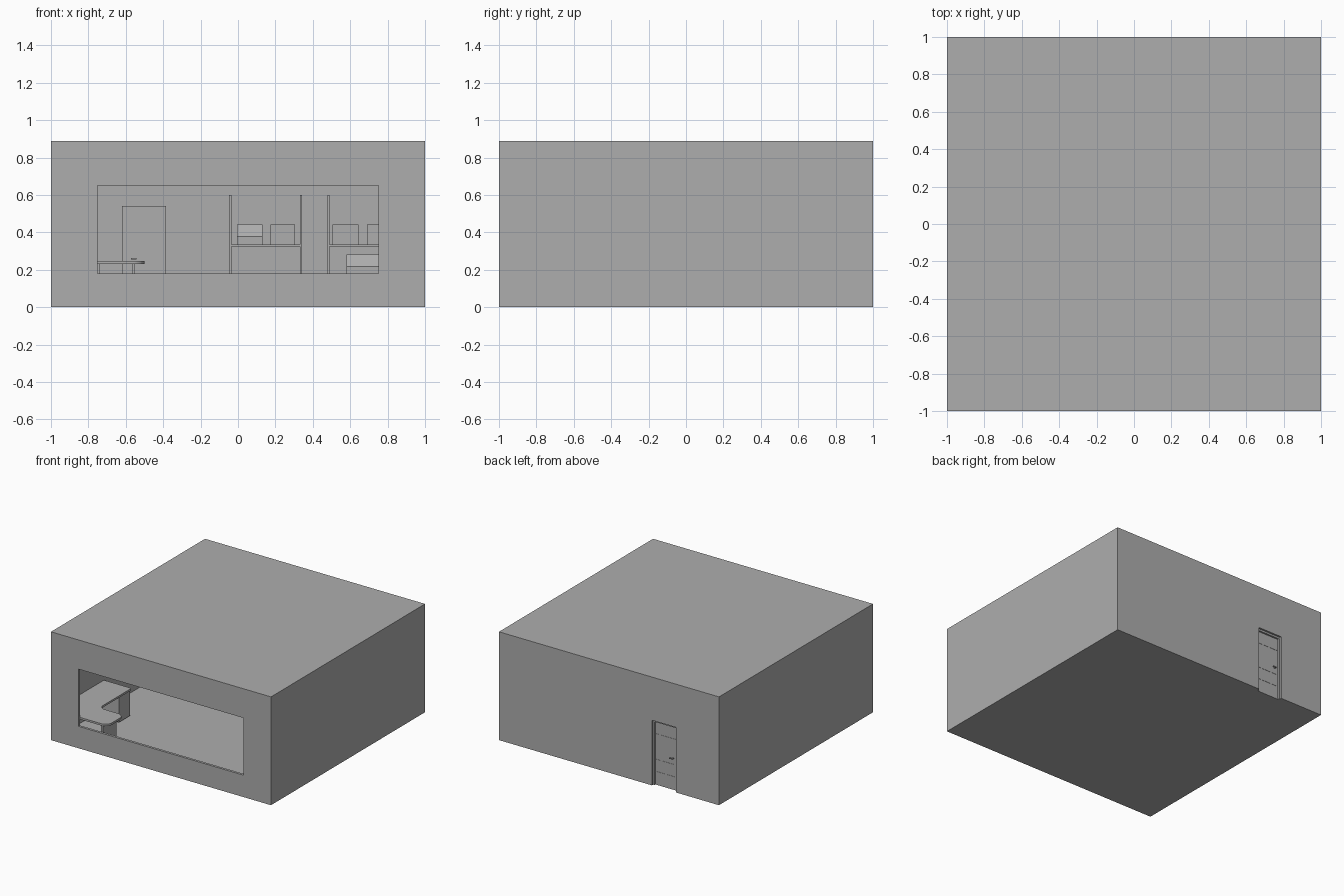
import bpy, bmesh, math
from mathutils import Vector

if "Cube" in bpy.data.objects:
    bpy.data.objects.remove(bpy.data.objects["Cube"])

grey = bpy.data.materials.new("plain_grey")
grey.diffuse_color = (0.42, 0.42, 0.42, 1)
grey.use_nodes = True
grey.node_tree.nodes["Principled BSDF"].inputs["Base Color"].default_value = grey.diffuse_color


def finish(name, bm):
    bmesh.ops.recalc_face_normals(bm, faces=bm.faces)
    me = bpy.data.meshes.new(name)
    bm.to_mesh(me)
    bm.free()
    me.materials.append(grey)
    ob = bpy.data.objects.new(name, me)
    bpy.context.collection.objects.link(ob)
    return ob


def box(name, x0, x1, y0, y1, z0, z1):
    bm = bmesh.new()
    bmesh.ops.create_cube(bm, size=1)
    for v in bm.verts:
        v.co = (x1 if v.co.x > 0 else x0, y1 if v.co.y > 0 else y0, z1 if v.co.z > 0 else z0)
    return finish(name, bm)


def prism(name, pts, offset):
    """Extrude a closed 3D outline by an offset."""
    bm = bmesh.new()
    f = bm.faces.new([bm.verts.new(p) for p in pts])
    r = bmesh.ops.extrude_face_region(bm, geom=[f])
    bmesh.ops.translate(bm, vec=offset, verts=[g for g in r["geom"] if isinstance(g, bmesh.types.BMVert)])
    return finish(name, bm)


def rounded(corners, z, steps=8):
    """Outline from (x, y, radius) right-angle corners."""
    pts = []
    n = len(corners)
    for i, (x, y, r) in enumerate(corners):
        p = Vector((x, y, z))
        if r == 0:
            pts.append(p)
            continue
        a = (Vector((*corners[i - 1][:2], z)) - p).normalized() * r
        b = (Vector((*corners[(i + 1) % n][:2], z)) - p).normalized() * r
        for k in range(steps + 1):
            t = math.pi / 2 * k / steps
            pts.append(p + a * (1 - math.sin(t)) + b * (1 - math.cos(t)))
    return pts


# Room shell, with the inside, shop window and doorway cut out
H, T = 0.89, 0.02
room = box("room_shell", -1, 1, -1, 1, 0, H)
cutters = [box("cavity_cutter", -1 + T, 1 - T, -1 + T, 1 - T, 0.01, H - T),
           box("window_cutter", -0.75, 0.75, -1.1, -0.95, 0.18, 0.65),
           box("doorway_cutter", -0.61, -0.39, 0.97, 1.1, -0.05, 0.535)]
bpy.context.view_layer.objects.active = room
for c in cutters:
    c.hide_render = True
    m = room.modifiers.new(c.name, "BOOLEAN")
    m.operation, m.solver, m.object = "DIFFERENCE", "EXACT", c
    bpy.ops.object.modifier_apply(modifier=m.name)
    bpy.data.objects.remove(c)

# Door leaf, planks with thin gaps
gaps = [0, 0.11, 0.21, 0.42, 0.52]
for z0, z1 in zip(gaps, gaps[1:]):
    box("door_plank", -0.598, -0.4, 0.96, 0.972, z0 + (0.001 if z0 else 0), z1 - 0.001)
box("door_core", -0.598, -0.4, 0.962, 0.970, 0.002, 0.52)

# Door frame
box("door_jamb", -0.62, -0.597, 0.955, 0.985, 0.0, 0.54)
box("door_jamb", -0.403, -0.385, 0.955, 0.985, 0.0, 0.54)
box("door_head", -0.597, -0.403, 0.955, 0.985, 0.52, 0.54)

# Door handles inside and outside
for y, s in ((0.96, -1), (0.972, 1)):
    box("handle_stem", -0.571, -0.563, min(y, y + s * 0.018), max(y, y + s * 0.018), 0.256, 0.264)
    ya, yb = y + s * 0.012, y + s * 0.02
    box("handle_lever", -0.571, -0.542, min(ya, yb), max(ya, yb), 0.256, 0.264)

# L-shaped counter with its supports
top = [(-0.98, -0.98, 0), (-0.5, -0.98, 0.06), (-0.5, -0.76, 0.06),
       (-0.73, -0.76, 0.05), (-0.73, -0.34, 0.02), (-0.98, -0.34, 0)]
prism("counter_top", rounded(top, 0.23), (0, 0, 0.016))
box("counter_end_panel", -0.566, -0.55, -0.97, -0.79, 0.01, 0.23)
box("counter_drawers", -0.975, -0.74, -0.49, -0.345, 0.02, 0.23)

# Two storage racks against the back wall
Y0, Y1 = 0.7, 0.975
for x0 in (-0.047, 0.478):
    x1 = x0 + 0.39
    for x in (x0, x1 - 0.012):
        box("rack_side", x, x + 0.012, Y0, Y1, 0.01, 0.6)
    for z in (0.02, 0.165, 0.325):
        box("rack_shelf", x0 + 0.012, x1 - 0.012, Y0, Y1, z, z + 0.01)


def bin_box(x0, x1, z0, sloped):
    """Storage box, either square or with a slanted front top."""
    y0, y1, z1 = Y0 + 0.04, Y1 - 0.05, z0 + 0.107
    pts = [(x0, y0, z0), (x0, y1, z0), (x0, y1, z1)]
    pts += [(x0, y0 + 0.05, z1), (x0, y0, z0 + 0.043)] if sloped else [(x0, y0, z1)]
    prism("storage_box", pts, (x1 - x0, 0, 0))


# Boxes on the shelves
bin_box(-0.005, 0.13, 0.335, True)
bin_box(0.175, 0.305, 0.335, False)
bin_box(0.505, 0.645, 0.335, False)
bin_box(0.69, 0.83, 0.335, False)
bin_box(0.58, 0.76, 0.175, True)
